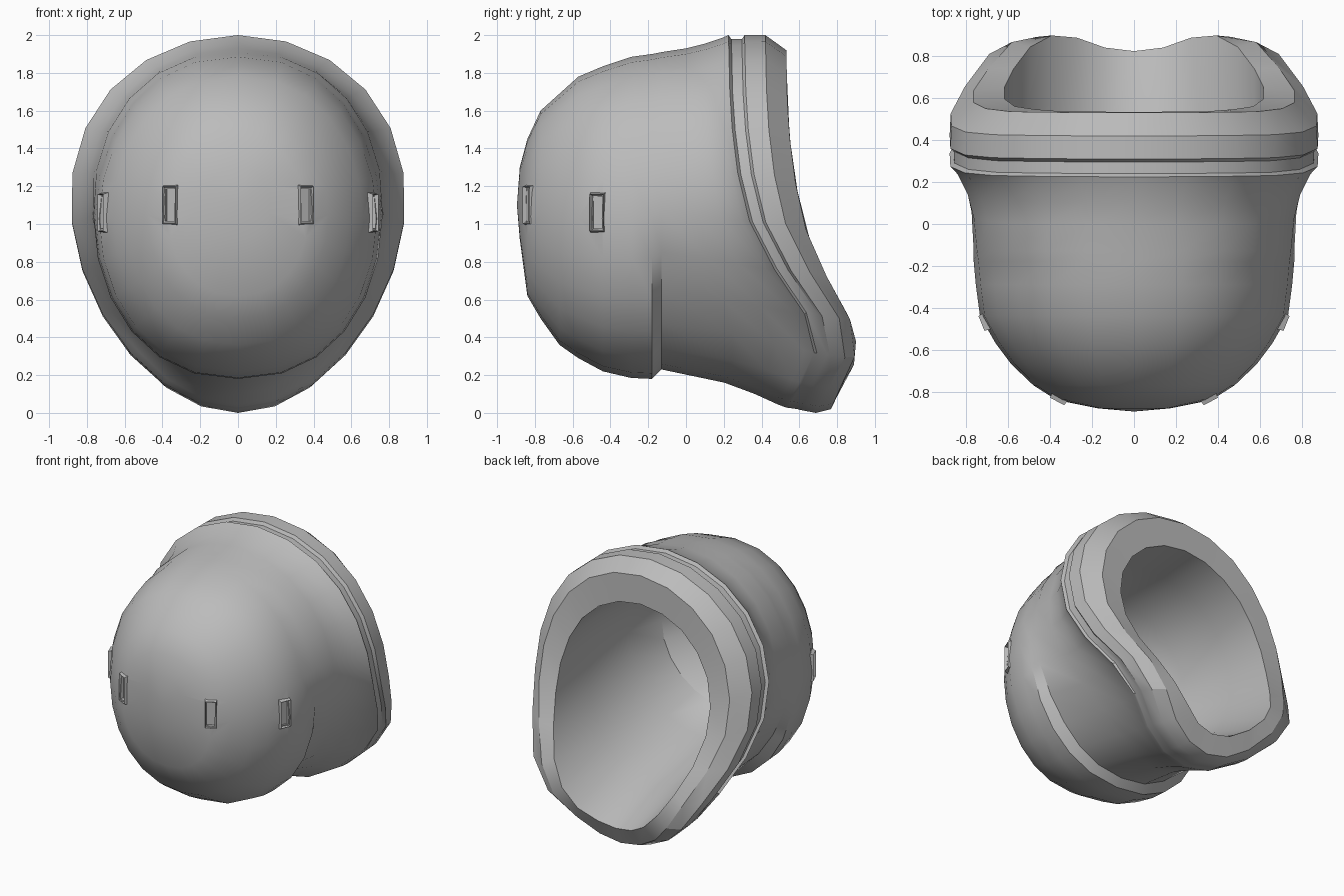
import bpy, bmesh, math
from mathutils import Vector, Matrix

old = bpy.data.objects.get("Cube")
if old:
    bpy.data.objects.remove(old, do_unlink=True)

grey = bpy.data.materials.new("plain_grey")
grey.use_nodes = True
grey.diffuse_color = (0.5, 0.5, 0.5, 1)
grey.node_tree.nodes["Principled BSDF"].inputs["Base Color"].default_value = (0.5, 0.5, 0.5, 1)
SEGMENTS = 24

# How far the rear rim sweeps back at each height
SWEEP = [(0, .62), (.14, .78), (.25, .97), (.38, 1), (.5, .91), (.75, .54),
         (1, .25), (1.3, .09), (1.6, .02), (2, 0)]


def sweep(z):
    for (a, fa), (b, fb) in zip(SWEEP, SWEEP[1:]):
        if z <= b:
            return fa + (fb - fa) * (max(z, a) - a) / (b - a)
    return 0


def ring(bm, y, amp, top, bottom, width, egg=.12, power=1, pinch=0, groove=0):
    """One egg-shaped loop, swept back along its lower half."""
    mid, half = (top + bottom) / 2, (top - bottom) / 2
    verts = []
    for i in range(SEGMENTS):
        t = 2 * math.pi * i / SEGMENTS
        c, s = math.cos(t), math.sin(t)
        x = width * math.copysign(abs(s) ** power, s) * (1 + egg * c)
        z = mid + half * c
        x *= 1 - pinch * max(0, min(1, (1 - z) * 2))
        if z > .45:
            x, z = x * (1 - groove), mid + (z - mid) * (1 - groove)
        verts.append(bm.verts.new((x, y + amp * sweep(z), z)))
    return verts


def finish(bm, name):
    bmesh.ops.recalc_face_normals(bm, faces=bm.faces)
    mesh = bpy.data.meshes.new(name)
    bm.to_mesh(mesh)
    bm.free()
    mesh.materials.append(grey)
    obj = bpy.data.objects.new(name, mesh)
    bpy.context.collection.objects.link(obj)
    return obj


# Shell: bulbous front, jaw, grooved flange, thick rim and hollow inside
bm = bmesh.new()
bulb = dict(egg=0, power=.88)
loops = [
    ring(bm, -.88, 0, 1.3, .92, .17, **bulb),
    ring(bm, -.84, 0, 1.45, .62, .37, **bulb),
    ring(bm, -.77, 0, 1.6, .5, .48, **bulb),
    ring(bm, -.67, 0, 1.69, .36, .585, **bulb),
    ring(bm, -.57, 0, 1.78, .29, .66, **bulb),
    ring(bm, -.44, 0, 1.835, .22, .735, **bulb),
    ring(bm, -.29, 0, 1.885, .185, .755, **bulb),
    ring(bm, -.18, 0, 1.9, .18, .765, **bulb),
    ring(bm, -.13, 0, 1.91, .23, .765, .04, .9, .07),
    ring(bm, 0, .25, 1.93, .16, .775, .08, pinch=.08),
    ring(bm, .1, .36, 1.955, .1, .8, .1, pinch=.06),
    ring(bm, .19, .44, 1.985, .045, .845, pinch=.03),
    ring(bm, .225, .46, 2, .03, .88),
    ring(bm, .24, .46, 2, .027, .88, groove=.022),
    ring(bm, .295, .46, 2, .02, .88, groove=.022),
    ring(bm, .31, .46, 2, .016, .88),
    ring(bm, .42, .43, 2, 0, .875, pinch=.03),
    ring(bm, .53, .37, 1.92, .02, .77, pinch=.07),
    ring(bm, .53, .37, 1.71, .15, .62, pinch=.02),
    ring(bm, .2, .2, 1.69, .32, .63),
    ring(bm, -.2, 0, 1.66, .44, .62, .05),
    ring(bm, -.5, 0, 1.56, .53, .55, 0),
    ring(bm, -.7, 0, 1.38, .75, .34, 0),
]
for a, b in zip(loops, loops[1:]):
    for i in range(SEGMENTS):
        j = (i + 1) % SEGMENTS
        bm.faces.new((a[i], a[j], b[j], b[i]))
for loop, y in ((loops[0], -.895), (loops[-1], -.77)):
    pole = bm.verts.new((0, y, 1.1))
    for i in range(SEGMENTS):
        bm.faces.new((loop[i], loop[(i + 1) % SEGMENTS], pole))
shell = finish(bm, "hood_shell")


def block(bm, place, width, height, depth):
    box = bmesh.ops.create_cube(bm, size=1)
    bmesh.ops.scale(bm, vec=(width, depth, height), verts=box["verts"])
    bmesh.ops.transform(bm, matrix=place, verts=box["verts"])


# Four slots: a pocket in the shell, lined with a slim tapered frame
cutters = bmesh.new()
for side in (-1, 1):
    for label, x, y, z, angle in (("front", .355, -.825, 1.1, 28), ("side", .705, -.465, 1.06, 68)):
        place = Matrix.Translation((side * x, y, z)) @ Matrix.Rotation(math.radians(side * angle), 4, 'Z')
        block(cutters, place, .055, .17, .1)
        bm = bmesh.new()
        block(bm, place, .09, .23, .05)
        bm.normal_update()
        out = place.to_3x3() @ Vector((0, -1, 0))
        face = max(bm.faces, key=lambda f: f.normal.dot(out))
        centre = face.calc_center_median()
        for v in face.verts:
            v.co = centre + (v.co - centre) * .85
        bmesh.ops.inset_region(bm, faces=[face], thickness=.012)
        bmesh.ops.translate(bm, verts=face.verts, vec=out * -.03)
        finish(bm, f"{label}_slot_{'left' if side > 0 else 'right'}")
cutter = finish(cutters, "slot_cutter")
cutter.hide_render = True
cut = shell.modifiers.new("slots", 'BOOLEAN')
cut.operation = 'DIFFERENCE'
cut.solver = 'EXACT'
cut.object = cutter

# Smooth surfaces with crisp edges
bpy.ops.object.select_all(action='DESELECT')
bpy.context.view_layer.objects.active = shell
shell.select_set(True)
bpy.ops.object.modifier_apply(modifier="slots")
bpy.ops.object.shade_smooth_by_angle(angle=math.radians(32))
bpy.data.objects.remove(cutter, do_unlink=True)
